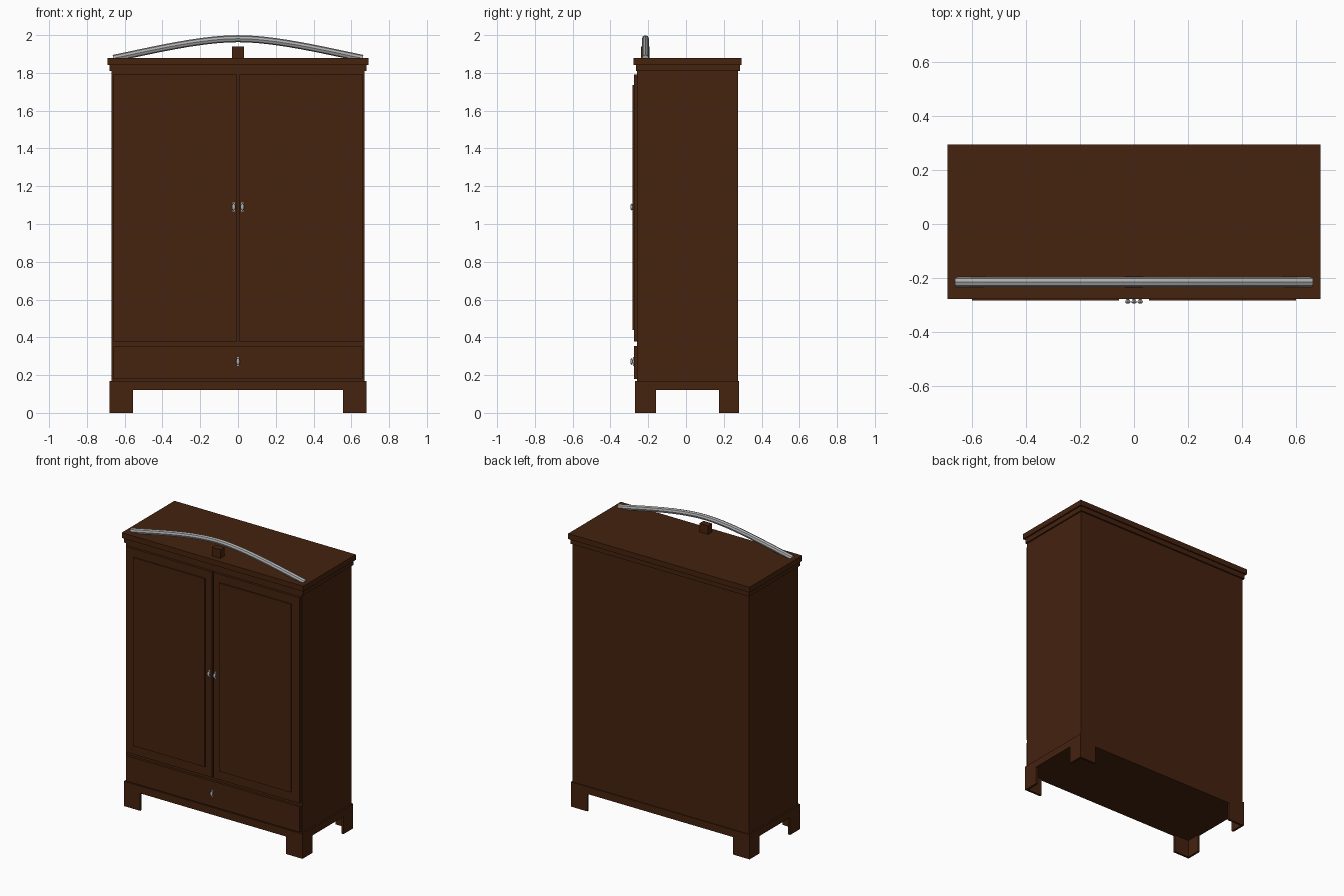
import bpy
import math

default = bpy.data.objects.get("Cube")
if default:
    bpy.data.objects.remove(default, do_unlink=True)


def make_material(name, rgb, roughness):
    mat = bpy.data.materials.new(name)
    mat.use_nodes = True
    colour = (*rgb, 1.0)
    mat.diffuse_color = colour
    shader = mat.node_tree.nodes["Principled BSDF"]
    shader.inputs["Base Color"].default_value = colour
    shader.inputs["Roughness"].default_value = roughness
    return mat


WOOD = make_material("dark brown wood", (0.058, 0.016, 0.0045), 0.7)
METAL = make_material("grey metal", (0.42, 0.42, 0.42), 0.5)


def box(name, x, y, z, mat=WOOD):
    """Box from (min, max) ranges on each axis."""
    centre = [(a + b) / 2 for a, b in (x, y, z)]
    bpy.ops.mesh.primitive_cube_add(size=1, location=centre)
    obj = bpy.context.object
    obj.name = name
    obj.scale = [b - a for a, b in (x, y, z)]
    bpy.ops.object.transform_apply(location=False, rotation=False, scale=True)
    obj.data.materials.append(mat)
    return obj


def span(a, b, side):
    return tuple(sorted((a * side, b * side)))


def handle(name, x, y, z):
    """Back plate, short stem and a tall rounded grip."""
    box(name + "_plate", (x - 0.006, x + 0.006), (y - 0.004, y),
        (z - 0.024, z + 0.024), METAL)
    bpy.ops.mesh.primitive_cylinder_add(
        vertices=8, radius=0.005, depth=0.012,
        location=(x, y - 0.006, z), rotation=(math.pi / 2, 0, 0))
    stem = bpy.context.object
    stem.name = name + "_stem"
    stem.data.materials.append(METAL)
    bpy.ops.mesh.primitive_uv_sphere_add(
        segments=12, ring_count=8, radius=1, location=(x, y - 0.012, z))
    grip = bpy.context.object
    grip.name = name + "_grip"
    grip.scale = (0.01, 0.007, 0.018)
    grip.data.materials.append(METAL)
    bpy.ops.object.shade_smooth_by_angle()


# Carcass, plinth and stepped cornice
box("carcass", (-0.67, 0.67), (-0.26, 0.275), (0.165, 1.815))
box("plinth", (-0.68, 0.68), (-0.27, 0.28), (0.12, 0.17))
box("cornice_lower", (-0.68, 0.68), (-0.266, 0.286), (1.81, 1.845))
box("cornice_upper", (-0.69, 0.69), (-0.277, 0.295), (1.843, 1.88))

# Corner bracket feet, each an L of two boards
T = 0.015
for side, side_name in ((1, "left"), (-1, "right")):
    for outer, inner, end_name in ((-0.27, -0.16, "front"), (0.28, 0.175, "back")):
        inward = T if outer < 0 else -T
        name = f"{end_name}_{side_name}_foot"
        box(name + "_face", span(0.555, 0.68, side),
            span(outer, outer + inward, 1), (0, 0.12))
        box(name + "_side", span(0.68 - T, 0.68, side),
            span(outer + inward, inner, 1), (0, 0.12))

# Doors with raised panels
for side, side_name in ((1, "left"), (-1, "right")):
    box(side_name + "_door", span(0.006, 0.66, side), (-0.276, -0.255), (0.378, 1.792))
    box(side_name + "_door_panel", span(0.055, 0.6, side), (-0.283, -0.27), (0.44, 1.735))
    handle(side_name + "_door_handle", side * 0.023, -0.276, 1.09)

# Drawer
box("drawer", (-0.66, 0.66), (-0.276, -0.255), (0.18, 0.355))
handle("drawer_handle", 0, -0.276, 0.272)

# Crest block and arched rail
box("crest_block", (-0.033, 0.033), (-0.237, -0.193), (1.875, 1.94))

curve = bpy.data.curves.new("arched_rail", "CURVE")
curve.dimensions = "3D"
curve.bevel_depth = 0.0185
curve.bevel_resolution = 2
curve.resolution_u = 10
curve.use_fill_caps = True
spline = curve.splines.new("BEZIER")
spline.bezier_points.add(2)
# (point, left handle, right handle) in x and z
arch = [((-0.66, 1.877), (-0.7, 1.87), (-0.45, 1.92)),
        ((0, 1.981), (-0.2, 1.981), (0.2, 1.981)),
        ((0.66, 1.877), (0.45, 1.92), (0.7, 1.87))]
for point, (co, left, right) in zip(spline.bezier_points, arch):
    point.handle_left_type = point.handle_right_type = "FREE"
    point.co = (co[0], -0.215, co[1])
    point.handle_left = (left[0], -0.215, left[1])
    point.handle_right = (right[0], -0.215, right[1])
rail = bpy.data.objects.new("arched_rail", curve)
bpy.context.collection.objects.link(rail)
curve.materials.append(METAL)
bpy.ops.object.select_all(action="DESELECT")
rail.select_set(True)
bpy.context.view_layer.objects.active = rail
bpy.ops.object.convert(target="MESH")
bpy.ops.object.shade_smooth_by_angle()
